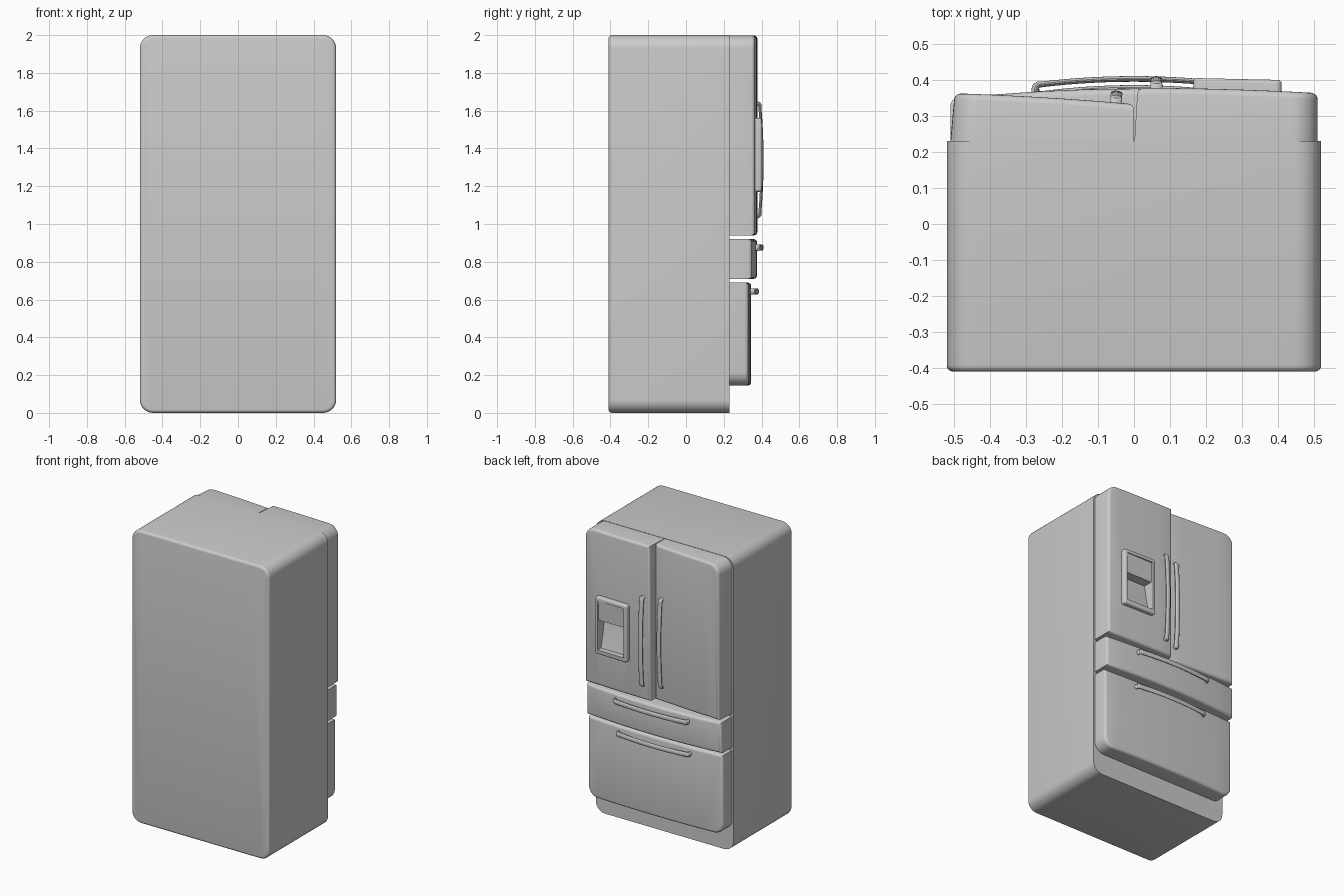
import bpy, bmesh, math
from mathutils import Matrix, Vector

if "Cube" in bpy.data.objects:
    bpy.data.objects.remove(bpy.data.objects["Cube"])


def finish(bm, name, matrix=None):
    if matrix:
        bm.transform(matrix)
    bmesh.ops.recalc_face_normals(bm, faces=bm.faces)
    me = bpy.data.meshes.new(name)
    bm.to_mesh(me)
    bm.free()
    ob = bpy.data.objects.new(name, me)
    bpy.context.collection.objects.link(ob)
    smooth(ob)
    return ob


def smooth(ob):
    bpy.ops.object.select_all(action='DESELECT')
    ob.select_set(True)
    bpy.context.view_layer.objects.active = ob
    bpy.ops.object.shade_smooth_by_angle(angle=math.radians(32))


def prism(rings):
    """Closed solid from two or more matching loops."""
    bm = bmesh.new()
    loops = [[bm.verts.new(p) for p in r] for r in rings]
    n = len(loops[0])
    for a, b in zip(loops, loops[1:]):
        for i in range(n):
            j = (i + 1) % n
            bm.faces.new((a[i], a[j], b[j], b[i]))
    bm.faces.new(loops[0])
    bm.faces.new(loops[-1])
    bmesh.ops.recalc_face_normals(bm, faces=bm.faces)
    bm.normal_update()
    return bm


def panel(name, x0, x1, z0, z1, back, front, bevel, corners=None, radius=0.07,
          cuts=8, slant=0.0, side=1, matrix=None):
    """Slab with curved face front(x); corners(x, z) picks big rounded corners."""
    face = [x0 + slant + (x1 - x0 - slant) * i / cuts for i in range(cuts + 1)]
    prof = [(x0, back)] + [(x, front(x)) for x in face] + [(x1, back)]
    bm = prism([[(side * x, y, z) for x, y in prof] for z in (z0, z1)])
    sgn = 1 if front(x0) > back else -1
    if corners:
        big = []
        for e in bm.edges:
            d = e.verts[0].co - e.verts[1].co
            m = (e.verts[0].co + e.verts[1].co) / 2
            if abs(d.y) > 0.02 and abs(d.z) < 1e-4 and abs(d.x) < 0.05 and corners(side * m.x, m.z):
                big.append(e)
        bmesh.ops.bevel(bm, geom=big, offset=radius, segments=8, profile=0.5, affect='EDGES')
        bm.normal_update()
    rim = [e for e in bm.edges if len(e.link_faces) == 2
           and max(f.normal.y * sgn for f in e.link_faces) > 0.7
           and min(f.normal.y * sgn for f in e.link_faces) < 0.5]
    bmesh.ops.bevel(bm, geom=rim, offset=bevel, segments=4, profile=0.5, affect='EDGES')
    return finish(bm, name, matrix)


def handle(name, half, base, y_end, y_mid, place, matrix=None):
    """Bowed flat-oval bar with posts; place(t, h, w) maps to world."""
    L = half - 0.011
    pts = [(-L, base, 1.4), (-L, y_end - 0.012, 1.4), (-L + 0.002, y_end - 0.005, 1.35),
           (-L + 0.008, y_end, 1.15), (-L + 0.02, y_end + 0.001, 1.0)]
    M = L - 0.02
    bow = [-M + 2 * M * i / 16 for i in range(1, 16)]
    mid = [(t, y_end + 0.001 + (y_mid - y_end) * (1 - (t / M) ** 2), 1.0) for t in bow]
    path = pts + mid + [(-t, h, k) for t, h, k in reversed(pts)]
    rings = []
    for i, (t, h, k) in enumerate(path):
        a, b = path[max(i - 1, 0)], path[min(i + 1, len(path) - 1)]
        tan = Vector((b[0] - a[0], b[1] - a[1])).normalized()
        nor = Vector((-tan.y, tan.x))
        ring = []
        for s in range(14):
            c = 2 * math.pi * s / 14
            d = nor * (0.0078 * k * math.cos(c))
            ring.append(place(t + d.x, h + d.y, 0.0165 * (0.9 + 0.1 * k) * math.sin(c)))
        rings.append(ring)
    return finish(prism(rings), name, matrix)


def cut(target, cutter):
    mod = target.modifiers.new("cut", 'BOOLEAN')
    mod.object = cutter
    mod.solver = 'EXACT'
    bpy.context.view_layer.objects.active = target
    bpy.ops.object.modifier_apply(modifier=mod.name)
    smooth(target)


# Cabinet
panel("cabinet", -0.52, 0.52, 0, 2, 0.23, lambda x: -0.41, 0.018,
      corners=lambda x, z: True)

# Upper doors: the -x one is swung slightly inward about its outer edge
door_curve = lambda x: 0.378 - 0.055 * x * x
pivot = Vector((-0.51, 0.23, 0))
swing = (Matrix.Translation(pivot) @ Matrix.Rotation(math.radians(-5.1), 4, 'Z')
         @ Matrix.Translation(-pivot))
doors = {}
for side, label, mat in ((1, "right", None), (-1, "left", swing)):
    doors[side] = panel(label + "_door", 0.001, 0.51, 0.94, 1.998, 0.225, door_curve, 0.018,
                        corners=lambda x, z: x > 0.3 and z > 1.5, cuts=5,
                        slant=0.009, side=side, matrix=mat)
    handle(label + "_door_handle", 0.31, 0.365, 0.39, 0.402,
           lambda t, h, w, s=side: (s * 0.062 + w, h, 1.34 + t), mat)

# Drawers and their handles
panel("middle_drawer", -0.51, 0.51, 0.71, 0.92, 0.225,
      lambda x: 0.376 - 0.11 * x * x, 0.018)
panel("bottom_drawer", -0.51, 0.51, 0.145, 0.69, 0.225,
      lambda x: 0.345 - 0.06 * x * x, 0.018, corners=lambda x, z: z < 0.3)
handle("middle_drawer_handle", 0.285, 0.355, 0.387, 0.402,
       lambda t, h, w: (t, h, 0.875 + w))
handle("bottom_drawer_handle", 0.28, 0.328, 0.361, 0.377,
       lambda t, h, w: (t, h, 0.643 + w))

# Dispenser frame with a shallow control panel and a deeper sloped recess
frame = panel("dispenser_frame", 0.165, 0.41, 1.17, 1.56, 0.36,
              lambda x: 0.409 - 0.022 * x, 0.01,
              corners=lambda x, z: True, radius=0.015, cuts=1)
profiles = {"panel_cutter": [(0.5, 1.398), (0.5, 1.535), (0.395, 1.535), (0.39, 1.398)],
            "recess_cutter": [(0.5, 1.2), (0.5, 1.399), (0.325, 1.399), (0.345, 1.28), (0.365, 1.2)]}
for name, prof in profiles.items():
    cutter = finish(prism([[(x, y, z) for y, z in prof] for x in (0.188, 0.387)]), name)
    cutter.hide_render = True
    cut(frame, cutter)
    if name == "recess_cutter":
        cut(doors[1], cutter)
    bpy.data.objects.remove(cutter)
